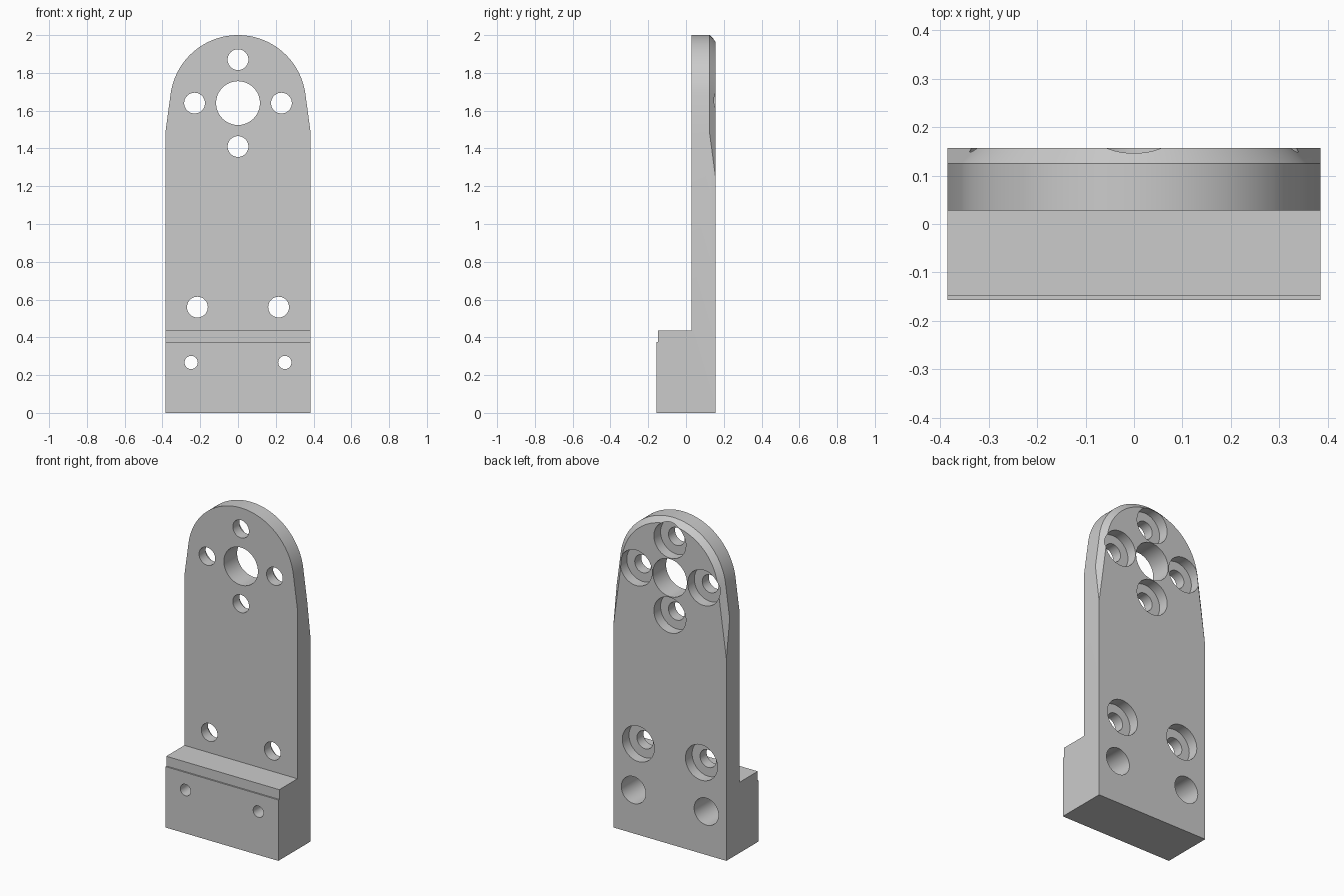
import bpy
import bmesh
from math import sin, cos, pi, acos, atan2, hypot, radians

if "Cube" in bpy.data.objects:
    bpy.data.objects.remove(bpy.data.objects["Cube"], do_unlink=True)

HALF_W = 0.385              # half width of the bracket
FRONT, BACK = 0.028, 0.157  # plate faces
FOOT = -0.157               # front of the foot
CHAMFER = 0.032
HUB_Z, HUB_R = 1.64, 0.36   # centre and radius of the rounded top
SHOULDER = 1.48             # where the sides begin to taper
DZ = SHOULDER - HUB_Z
TANGENT = atan2(DZ, HALF_W) + acos(HUB_R / hypot(HALF_W, DZ))

metal = bpy.data.materials.new("light grey metal")
metal.use_nodes = True
grey = (0.6, 0.6, 0.6, 1)
metal.diffuse_color = grey
metal.node_tree.nodes["Principled BSDF"].inputs["Base Color"].default_value = grey


def loft(name, rings):
    """Join equal rings of points into a closed solid."""
    bm = bmesh.new()
    loops = [[bm.verts.new(p) for p in ring] for ring in rings]
    n = len(loops[0])
    for a, b in zip(loops, loops[1:]):
        for i in range(n):
            j = (i + 1) % n
            bm.faces.new((a[i], a[j], b[j], b[i]))
    bm.faces.new(loops[0])
    bm.faces.new(loops[-1])
    bmesh.ops.recalc_face_normals(bm, faces=bm.faces)
    mesh = bpy.data.meshes.new(name)
    bm.to_mesh(mesh)
    bm.free()
    mesh.materials.append(metal)
    ob = bpy.data.objects.new(name, mesh)
    bpy.context.collection.objects.link(ob)
    return ob


def outline(y, r, steps=56):
    """Tapered plate outline with a round top of radius r."""
    z = HUB_Z + (r - HALF_W * cos(TANGENT)) / sin(TANGENT)
    pts = [(-HALF_W, y, z), (-HALF_W, y, 0), (HALF_W, y, 0), (HALF_W, y, z)]
    for i in range(steps + 1):
        a = TANGENT + (pi - 2 * TANGENT) * i / steps
        pts.append((r * cos(a), y, HUB_Z + r * sin(a)))
    return pts


def drill(x, z, steps, sides=48):
    """Turned cutter along y; steps are (y, radius) pairs."""
    return loft("drill", [[(x + r * cos(2 * pi * i / sides), y,
                            z + r * sin(2 * pi * i / sides))
                           for i in range(sides)] for y, r in steps])


def boolean(target, tool, operation):
    mod = target.modifiers.new(operation, 'BOOLEAN')
    mod.operation, mod.solver, mod.object = operation, 'EXACT', tool
    bpy.context.view_layer.objects.active = target
    bpy.ops.object.modifier_apply(modifier=mod.name)
    bpy.data.objects.remove(tool, do_unlink=True)


# Upright plate with a chamfered back rim
bracket = loft("mounting_bracket", [outline(FRONT, HUB_R),
                                    outline(BACK - CHAMFER, HUB_R),
                                    outline(BACK, HUB_R - CHAMFER)])

# Stepped foot, overlapping the plate
profile = [(0.09, 0), (FOOT, 0), (FOOT, 0.375), (FOOT + 0.009, 0.375),
           (FOOT + 0.009, 0.435), (0.09, 0.435)]
foot = loft("foot", [[(x, y, z) for y, z in profile] for x in (-HALF_W, HALF_W)])
boolean(bracket, foot, 'UNION')

# Counterbored holes: four round the hub, two above the foot
bore = [(-0.1, 0.055), (0.092, 0.055), (0.092, 0.109), (0.3, 0.109)]
for x, z in [(0, HUB_Z + 0.23), (0, HUB_Z - 0.23), (0.23, HUB_Z), (-0.23, HUB_Z),
             (0.215, 0.56), (-0.215, 0.56)]:
    boolean(bracket, drill(x, z, bore), 'DIFFERENCE')

# Large hub hole
boolean(bracket, drill(0, HUB_Z, [(-0.1, 0.116), (0.3, 0.116)]), 'DIFFERENCE')

# Deep screw holes through the foot
for x in (-0.248, 0.248):
    boolean(bracket, drill(x, 0.267, [(-0.3, 0.035), (-0.07, 0.035),
                                      (-0.07, 0.083), (0.3, 0.083)]), 'DIFFERENCE')

# Tidy coplanar faces and shade the curved walls smooth
bm = bmesh.new()
bm.from_mesh(bracket.data)
bmesh.ops.dissolve_limit(bm, angle_limit=radians(0.1), verts=bm.verts, edges=bm.edges)
bm.to_mesh(bracket.data)
bm.free()
bpy.ops.object.select_all(action='DESELECT')
bracket.select_set(True)
bpy.context.view_layer.objects.active = bracket
bpy.ops.object.shade_smooth_by_angle(angle=radians(25))
